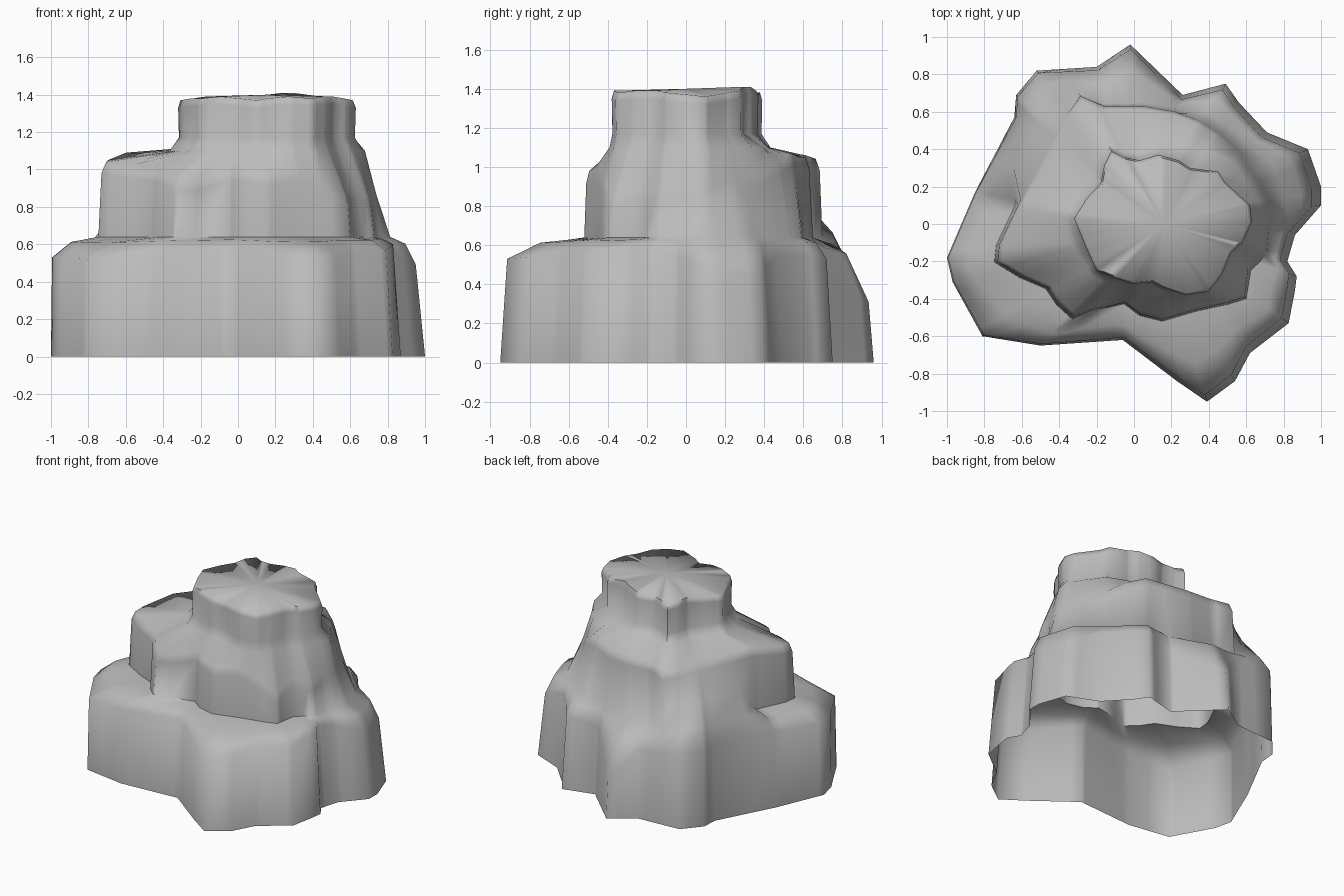
import bpy
import bmesh
from math import atan2, cos, sin, pi, radians
from mathutils import Vector

old = bpy.data.objects.get("Cube")
if old:
    bpy.data.objects.remove(old, do_unlink=True)

CENTRE = Vector((.1, 0))

# Outlines of the three rock tiers: x, y and rim height of each corner
BASE = [(.39, -.95, .53), (.54, -.84, .54), (.62, -.69, .57), (.84, -.52, .57), (.87, -.28, .6),
        (.82, -.2, .6), (.86, -.06, .56), (1, .1, .49), (1, .2, .44), (.93, .4, .46),
        (.71, .49, .55), (.56, .65, .55), (.49, .75, .53), (.26, .69, .5), (-.02, .96, .31),
        (-.2, .84, .5), (-.52, .82, .55), (-.63, .69, .56), (-.64, .57, .57), (-.85, .17, .56),
        (-1, -.18, .53), (-.97, -.31, .53), (-.81, -.6, .52), (-.5, -.65, .55), (-.06, -.62, .58),
        (.23, -.84, .54)]
MIDDLE = [(-.62, .1, 1.09), (-.72, -.11, 1.05), (-.73, -.2, 1.04), (-.6, -.28, 1.02), (-.46, -.34, 1),
          (-.4, -.43, .98), (-.32, -.5, .95), (-.2, -.45, .95), (-.05, -.42, 1), (.03, -.48, 1),
          (.15, -.51, .98), (.32, -.46, 1), (.5, -.42, .92), (.59, -.39, .85), (.61, -.24, .9),
          (.71, -.14, .87), (.72, -.03, .9), (.76, .08, .87), (.68, .23, .93), (.57, .38, .96),
          (.46, .48, 1.03), (.35, .55, 1.07), (.22, .6, 1.05), (.05, .63, 1.05), (-.16, .63, 1.06),
          (-.3, .69, 1.04), (-.42, .46, 1.06)]
TOP = [(-.32, .03, 1.37), (-.25, .14, 1.38), (-.18, .21, 1.39), (-.16, .31, 1.39), (-.12, .39, 1.38),
       (-.06, .36, 1.38), (.03, .34, 1.39), (.13, .37, 1.39), (.24, .34, 1.41), (.3, .3, 1.41),
       (.45, .28, 1.39), (.49, .22, 1.38), (.62, .1, 1.36), (.63, .01, 1.37), (.58, -.1, 1.38),
       (.52, -.15, 1.39), (.47, -.27, 1.39), (.4, -.36, 1.38), (.28, -.38, 1.39), (.16, -.34, 1.38),
       (.1, -.31, 1.37), (0, -.32, 1.38), (-.1, -.29, 1.39), (-.2, -.25, 1.38), (-.26, -.12, 1.38)]


def polar(outline):
    """Corners as sorted angle, radius, height around the rock's axis."""
    return sorted((atan2(y - CENTRE.y, x - CENTRE.x), Vector((x, y)) - CENTRE, z) for x, y, z in outline)


def sample(corners, angle):
    """Radius and height where a ray at this angle meets the outline."""
    ray = Vector((cos(angle), sin(angle)))
    for i, (a, p, zp) in enumerate(corners):
        b, q, zq = corners[(i + 1) % len(corners)]
        span = (b - a) % (2 * pi)
        offset = (angle - a) % (2 * pi)
        if offset <= span:
            edge = q - p
            t = p.cross(ray) / -edge.cross(ray) if abs(edge.cross(ray)) > .0001 else 0
            t = min(max(t, 0), 1)
            return (p + edge * t).length, zp + (zq - zp) * t


def mix(a, b, t):
    return a + (b - a) * t


tiers = [polar(outline) for outline in (BASE, MIDDLE, TOP)]

# Use every corner direction once, skipping near duplicates
angles = []
for angle in sorted(corner[0] for tier in tiers for corner in tier):
    if not angles or angle - angles[-1] > .02:
        angles.append(angle)


def column(angle):
    """Radius and height of each step from the ground to the summit."""
    (r_base, z_base), (r_mid, z_mid), (r_top, z_top) = [sample(t, angle) for t in tiers]
    rim = r_base * (.97 - .025 * cos(angle))
    r_mid = min(r_mid, rim * .97)
    r_top = min(r_top, r_mid * .96)
    # The back right flank spreads out towards its foot
    spread = max(0, cos(angle - radians(35))) ** 4
    foot = min(mix(r_mid * 1.02, rim, .4 * spread), rim * .98)
    # The back left flank is one long slope instead of a ledge
    slope = min(1, max(0, 2 - abs(angle - radians(146)) / radians(13)))
    foot = mix(foot, mix(rim, r_mid, .5), slope)
    z_foot = mix(max(z_base + .04, .64), mix(z_base, z_mid, .55), slope)
    return [(r_base, 0), (rim, z_base),
            (mix(rim, foot, .4), mix(z_base, z_foot, mix(.75, .5, slope))),
            (foot, z_foot), (r_mid, z_mid - .06), (r_mid * .97, z_mid),
            (mix(r_top, r_mid, .14 + .45 * spread), max(z_mid + .02, 1.1)), (r_top * .99, 1.17),
            (r_top, z_top - .04), (r_top * .97, z_top)]


# Loft the tiers into a shell that is open underneath
bm = bmesh.new()
columns = []
for angle in angles:
    columns.append([bm.verts.new((CENTRE.x + r * cos(angle), CENTRE.y + r * sin(angle), z))
                    for r, z in column(angle)])
summit = bm.verts.new((CENTRE.x + .06, CENTRE.y, 1.4))
for i, right in enumerate(columns):
    left = columns[(i + 1) % len(columns)]
    for j in range(len(right) - 1):
        bm.faces.new((right[j], left[j], left[j + 1], right[j + 1]))
    bm.faces.new((right[-1], left[-1], summit))

mesh = bpy.data.meshes.new("rock")
bm.to_mesh(mesh)
bm.free()
rock = bpy.data.objects.new("rock", mesh)
bpy.context.collection.objects.link(rock)

# Plain grey stone
stone = bpy.data.materials.new("grey_stone")
stone.use_nodes = True
colour = (.5, .5, .5, 1)
stone.diffuse_color = colour
stone.node_tree.nodes["Principled BSDF"].inputs["Base Color"].default_value = colour
mesh.materials.append(stone)

bpy.ops.object.select_all(action="DESELECT")
rock.select_set(True)
bpy.context.view_layer.objects.active = rock
bpy.ops.object.shade_smooth_by_angle(angle=radians(75))
